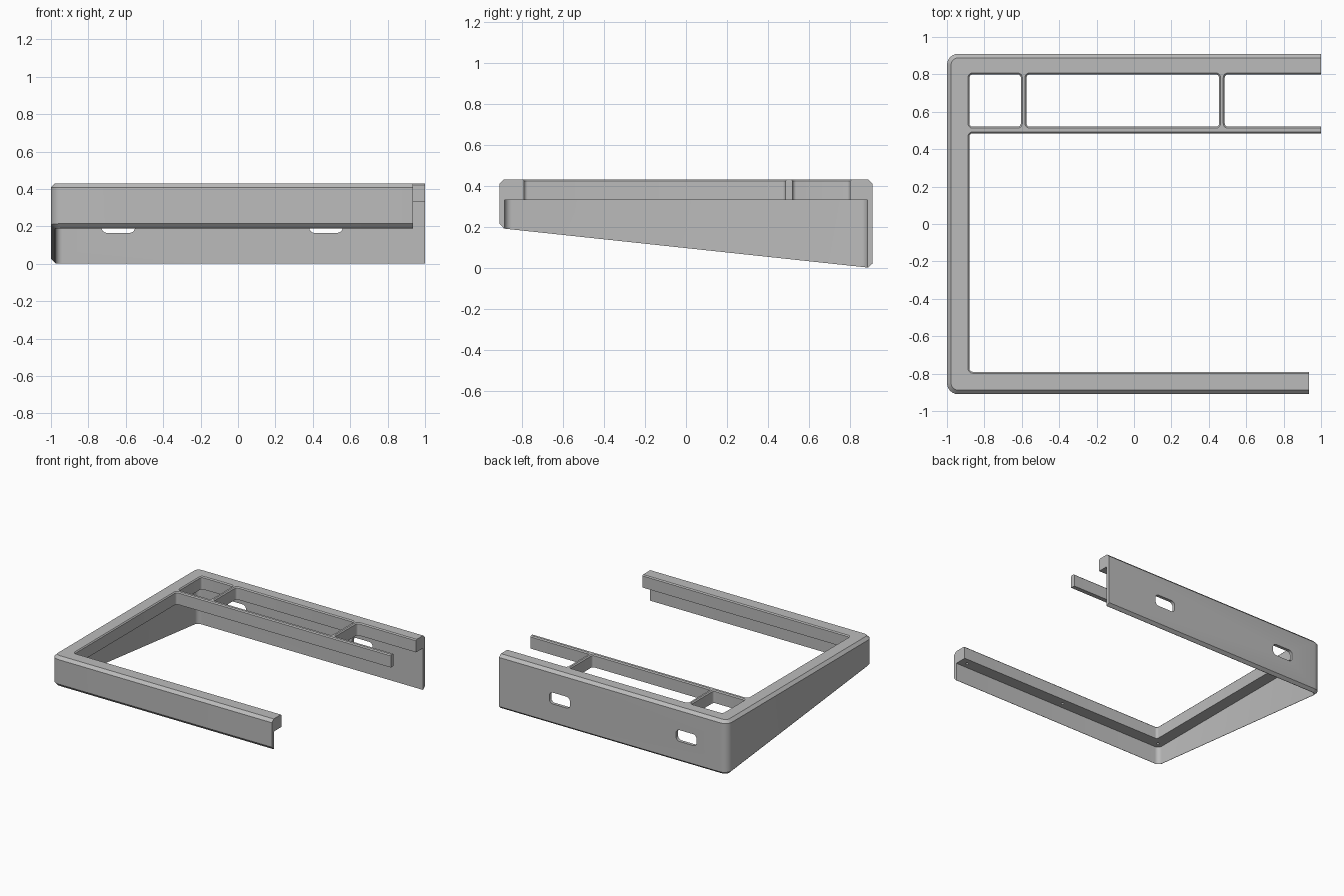
import bpy
import bmesh
import math

old = bpy.data.objects.get("Cube")
if old:
    bpy.data.objects.remove(old, do_unlink=True)

grey = bpy.data.materials.new("plain grey")
grey.use_nodes = True
colour = (0.5, 0.5, 0.5, 1)
grey.diffuse_color = colour
grey.node_tree.nodes["Principled BSDF"].inputs["Base Color"].default_value = colour

TOP, LEDGE, WALL, BEVEL = 0.43, 0.33, 0.025, 0.022
FRONT, BACK = -0.91, 0.91


def rounded_rect(u0, u1, v0, v1, r, steps=6):
    """Counter-clockwise rounded rectangle outline."""
    pts = []
    corners = [(u1 - r, v1 - r), (u0 + r, v1 - r), (u0 + r, v0 + r), (u1 - r, v0 + r)]
    for i, (cu, cv) in enumerate(corners):
        for s in range(steps + 1):
            a = math.radians(90) * (i + s / steps)
            pts.append((cu + r * math.cos(a), cv + r * math.sin(a)))
    return pts


def loft(name, rings):
    """Closed solid skinned through matching rings of 3D points."""
    bm = bmesh.new()
    loops = [[bm.verts.new(p) for p in ring] for ring in rings]
    for low, high in zip(loops, loops[1:]):
        for i in range(len(low)):
            j = (i + 1) % len(low)
            bm.faces.new((low[i], low[j], high[j], high[i]))
    bm.faces.new(loops[0][::-1])
    bm.faces.new(loops[-1])
    bmesh.ops.recalc_face_normals(bm, faces=bm.faces)
    mesh = bpy.data.meshes.new(name)
    bm.to_mesh(mesh)
    bm.free()
    mesh.materials.append(grey)
    obj = bpy.data.objects.new(name, mesh)
    bpy.context.collection.objects.link(obj)
    return obj


def plan_ring(x0, x1, y0, y1, r, z, grow=0.0):
    """Horizontal ring; z is a number or a function of y."""
    pts = rounded_rect(x0 - grow, x1 + grow, y0 - grow, y1 + grow, r + grow)
    return [(x, y, z(y) if callable(z) else z) for x, y in pts]


def cut(target, cutter):
    cutter.hide_render = True
    mod = target.modifiers.new("cut", 'BOOLEAN')
    mod.operation = 'DIFFERENCE'
    mod.solver = 'EXACT'
    mod.object = cutter
    bpy.context.view_layer.objects.active = target
    bpy.ops.object.modifier_apply(modifier=mod.name)
    bpy.data.objects.remove(cutter, do_unlink=True)


def slope(y):
    return 0.19 * (BACK - BEVEL - y) / (BACK - FRONT - 2 * BEVEL)


# Wedge-shaped body with chamfered top and bottom rims
body = (-1, 1.3, FRONT, BACK, 0.06)
frame = loft("tray_frame", [
    plan_ring(*body, slope, -BEVEL),
    plan_ring(*body, lambda y: slope(y) + BEVEL),
    plan_ring(*body, TOP - BEVEL),
    plan_ring(*body, TOP, -BEVEL)])

# Hollow underside, leaving thin walls below the top ledge
cavity = (-1 + WALL, 1.5, FRONT + WALL, BACK - WALL, 0.035)
cut(frame, loft("cavity_cutter", [plan_ring(*cavity, z) for z in (-0.3, LEDGE)]))

# Openings through the ledge, flared at the rim: main bay and three compartments
openings = [(-0.88, 1.5, -0.79, 0.485),
            (-0.88, -0.605, 0.52, 0.80),
            (-0.575, 0.455, 0.52, 0.80),
            (0.485, 1.5, 0.52, 0.80)]
for o in openings:
    cut(frame, loft("opening_cutter", [
        plan_ring(*o, 0.018, 0.25),
        plan_ring(*o, 0.018, TOP - 0.008),
        plan_ring(*o, 0.018, TOP + 0.012, 0.02)]))

# Square off the open end; the front rail stops a little shorter
for x, y0, y1 in ((1.0, -1.2, 1.2), (0.935, -1.2, -0.5)):
    cut(frame, loft("end_cutter", [
        [(x, y0, z), (1.8, y0, z), (1.8, y1, z), (x, y1, z)] for z in (-0.5, 0.8)]))

# Rounded cable slots in the back wall
for x in (0.47, -0.64):
    outline = rounded_rect(x - 0.09, x + 0.09, 0.165, 0.255, 0.03)
    cut(frame, loft("slot_cutter", [[(u, y, v) for u, v in outline] for y in (0.85, 1.0)]))

# Small screw holes under the front ledge
for x in (-0.93, -0.03, 0.87):
    hole = (x - 0.01, x + 0.01, -0.85, -0.83, 0.0099)
    cut(frame, loft("screw_cutter", [plan_ring(*hole, z) for z in (0.28, 0.38)]))

# Smooth rounded corners, keep crisp edges
bpy.ops.object.select_all(action='DESELECT')
frame.select_set(True)
bpy.context.view_layer.objects.active = frame
bpy.ops.object.shade_smooth_by_angle(angle=math.radians(25))
